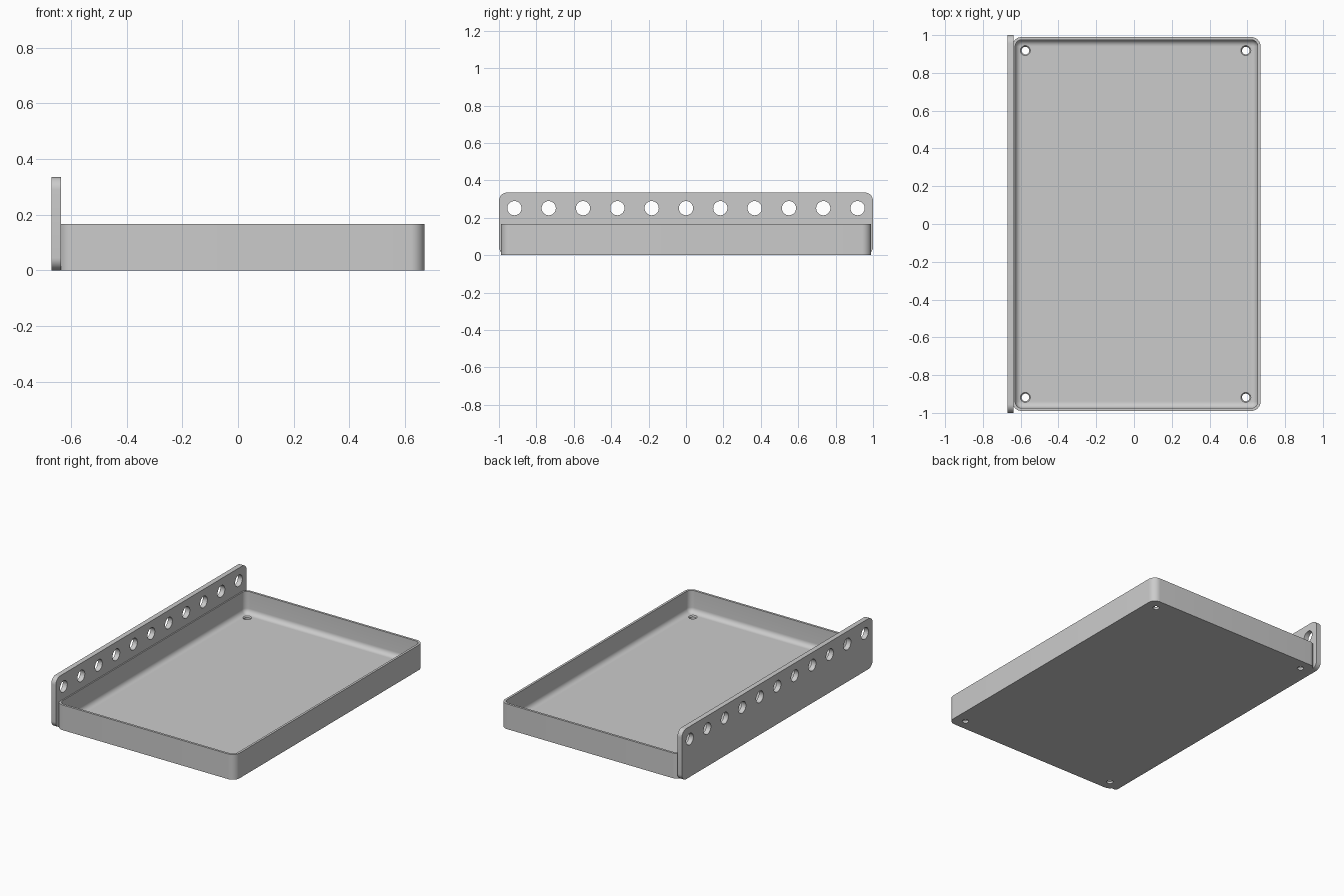
import bpy, bmesh, math
from mathutils import Matrix, Vector

cube = bpy.data.objects.get("Cube")
if cube:
    bpy.data.objects.remove(cube, do_unlink=True)

grey = bpy.data.materials.new("plain grey")
grey.use_nodes = True
GREY = (0.6, 0.6, 0.6, 1)
grey.diffuse_color = GREY
grey.node_tree.nodes["Principled BSDF"].inputs["Base Color"].default_value = GREY


def rounded_rect(half_w, half_h, radius, steps=10):
    """Counter-clockwise outline centred on the origin."""
    pts = []
    for i, (sx, sy) in enumerate([(1, 1), (-1, 1), (-1, -1), (1, -1)]):
        for s in range(steps + 1):
            a = math.radians(90) * (i + s / steps)
            pts.append((sx * (half_w - radius) + radius * math.cos(a),
                        sy * (half_h - radius) + radius * math.sin(a)))
    return pts


def loft(name, rings):
    """Skin a stack of matching point rings and cap both ends."""
    bm = bmesh.new()
    loops = [[bm.verts.new(p) for p in ring] for ring in rings]
    for a, b in zip(loops, loops[1:]):
        for i in range(len(a)):
            j = (i + 1) % len(a)
            bm.faces.new((a[i], a[j], b[j], b[i]))
    bm.faces.new(loops[0][::-1])
    bm.faces.new(loops[-1])
    bmesh.ops.recalc_face_normals(bm, faces=bm.faces)
    return finish(name, bm)


def finish(name, bm):
    mesh = bpy.data.meshes.new(name)
    bm.to_mesh(mesh)
    bm.free()
    mesh.materials.append(grey)
    obj = bpy.data.objects.new(name, mesh)
    bpy.context.collection.objects.link(obj)
    return obj


def cone_cutter(name, spots, r1, r2, depth, axis="Z"):
    bm = bmesh.new()
    turn = Matrix.Rotation(math.pi / 2, 4, "Y") if axis == "X" else Matrix()
    for spot in spots:
        bmesh.ops.create_cone(bm, cap_ends=True, segments=32, radius1=r1, radius2=r2,
                              depth=depth, matrix=Matrix.Translation(Vector(spot)) @ turn)
    cutter = finish(name, bm)
    cutter.hide_render = True
    cutter.hide_set(True)
    cutter.display_type = "WIRE"
    return cutter


def cut(obj, *cutters):
    for cutter in cutters:
        mod = obj.modifiers.new(cutter.name, "BOOLEAN")
        mod.object = cutter
        mod.solver = "EXACT"


def shade(obj):
    bpy.ops.object.select_all(action="DESELECT")
    obj.select_set(True)
    bpy.context.view_layer.objects.active = obj
    # Bake the cuts, then smooth the curved walls
    for mod in list(obj.modifiers):
        bpy.ops.object.modifier_apply(modifier=mod.name)
    bpy.ops.object.shade_smooth_by_angle(angle=math.radians(30))


# Tray: outer wall, thin rim, inner wall, coved floor
CX, HALF_X, HALF_Y, CORNER = 0.013, 0.657, 0.99, 0.05
HEIGHT, WALL, FLOOR, COVE = 0.167, 0.015, 0.022, 0.033


def tray_ring(inset, z):
    return [(x + CX, y, z) for x, y in
            rounded_rect(HALF_X - inset, HALF_Y - inset, CORNER - inset)]


profile = [(0, 0), (0, HEIGHT), (WALL, HEIGHT)]
for k in range(9):
    a = math.radians(90) * k / 8
    profile.append((WALL + COVE * (1 - math.cos(a)), FLOOR + COVE * (1 - math.sin(a))))
tray = loft("tray", [tray_ring(i, z) for i, z in profile])

# Countersunk screw holes in the tray corners
corners = [(x, y) for x in (-0.575, 0.592) for y in (-0.918, 0.918)]
screw_holes = cone_cutter("screw_hole_cutter", [(x, y, 0) for x, y in corners],
                          0.02, 0.02, 0.2)
countersinks = cone_cutter("countersink_cutter", [(x, y, 0.025) for x, y in corners],
                           0.02, 0.038, 0.02)
cut(tray, screw_holes, countersinks)
shade(tray)

# Upright side plate with a row of round holes
PLATE_Z = 0.1675
outline = rounded_rect(1.0, PLATE_Z, 0.045)
plate = loft("side_plate", [[(x, y, z + PLATE_Z) for y, z in outline]
                            for x in (-0.67, -0.637)])
row = cone_cutter("row_hole_cutter",
                  [(-0.655, (i - 5) * 0.1835, 0.251) for i in range(11)],
                  0.038, 0.038, 0.2, "X")
cut(plate, row)
shade(plate)

# Cutters are no longer needed once the holes are baked
for cutter in (screw_holes, countersinks, row):
    bpy.data.objects.remove(cutter, do_unlink=True)
